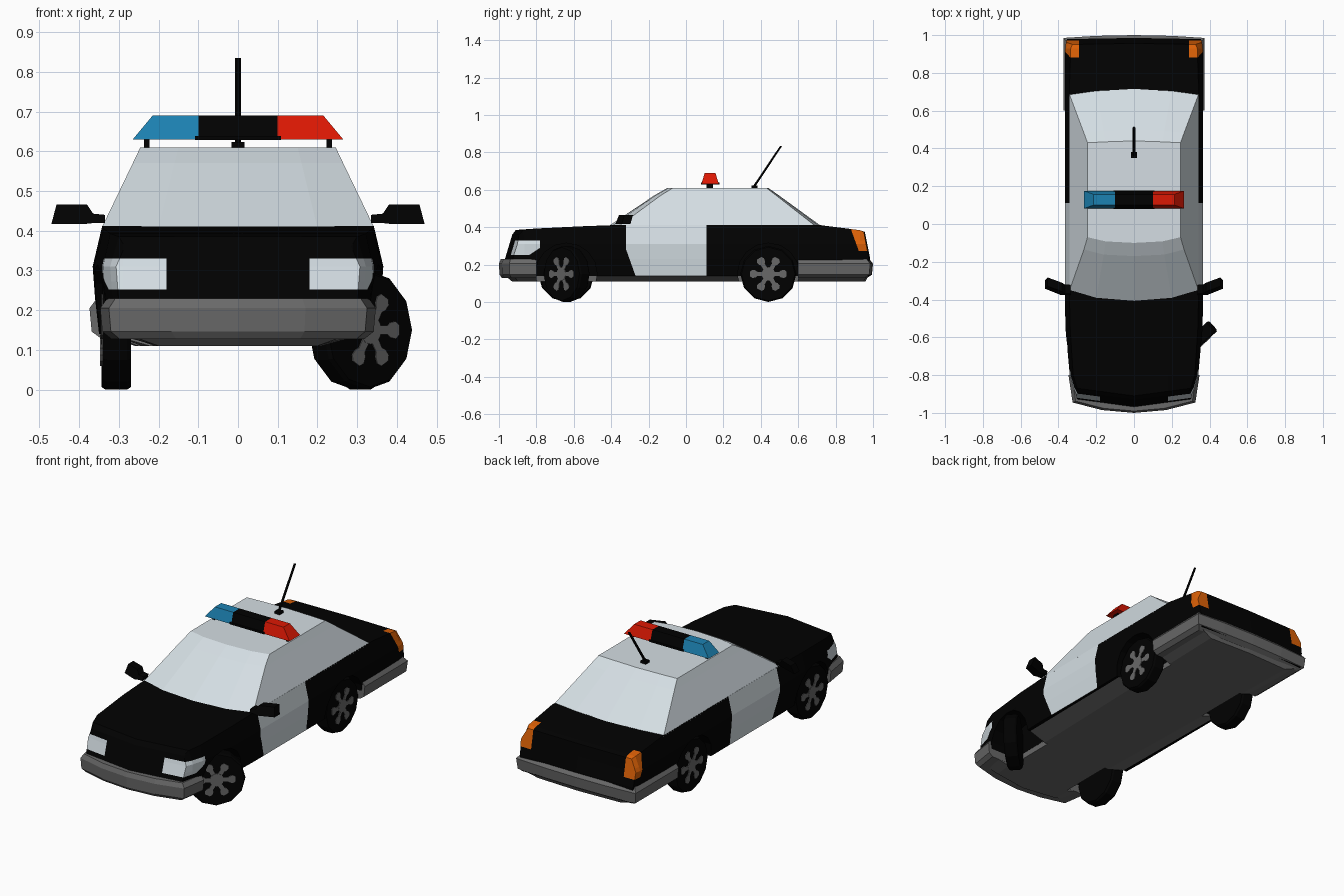
import bpy, bmesh, math
from mathutils import Matrix, Vector

if "Cube" in bpy.data.objects:
    bpy.data.objects.remove(bpy.data.objects["Cube"])


def material(name, rgb):
    m = bpy.data.materials.new(name)
    m.diffuse_color = (*rgb, 1)
    m.use_nodes = True
    m.node_tree.nodes["Principled BSDF"].inputs["Base Color"].default_value = m.diffuse_color
    return m


BLACK = material("black", (0.0003, 0.0003, 0.0003))
WHITE = material("pale_white", (0.66, 0.73, 0.77))
GREY = material("bumper_grey", (0.14, 0.14, 0.14))
BLUE = material("blue", (0.012, 0.225, 0.45))
RED = material("red", (0.72, 0.009, 0.001))
ORANGE = material("orange", (0.72, 0.12, 0.002))


def finish(name, bm, mat, matrix=None):
    bmesh.ops.recalc_face_normals(bm, faces=bm.faces[:])
    if matrix:
        bm.transform(matrix)
    me = bpy.data.meshes.new(name)
    bm.to_mesh(me)
    bm.free()
    if mat:
        me.materials.append(mat)
    ob = bpy.data.objects.new(name, me)
    bpy.context.collection.objects.link(ob)
    return ob


def add_loft(bm, rings):
    """Skin a stack of equal-length closed rings and cap both ends."""
    vs = [[bm.verts.new(p) for p in r] for r in rings]
    n = len(rings[0])
    for a, b in zip(vs, vs[1:]):
        for i in range(n):
            j = (i + 1) % n
            bm.faces.new((a[i], a[j], b[j], b[i]))
    bm.faces.new(vs[0])
    bm.faces.new(vs[-1])


def loft(name, rings, mat, matrix=None):
    bm = bmesh.new()
    add_loft(bm, rings)
    return finish(name, bm, mat, matrix)


def plan(half, z):
    """Plan outline at height z from right-hand points, mirrored to the left."""
    right = [(x, y, z) for x, y in half]
    left = [(-x, y, z) for x, y in reversed(half) if x > 0]
    return right + left


def box(name, x0, x1, y0, y1, z0, z1, mat):
    return loft(name, [[(x0, y0, z), (x1, y0, z), (x1, y1, z), (x0, y1, z)] for z in (z0, z1)], mat)


def circle_x(x, r, n=12):
    return [(x, r * math.cos(2 * math.pi * i / n), r * math.sin(2 * math.pi * i / n)) for i in range(n)]


# Body: half cross-sections along the length (y, low x, mid x, top x, top z)
stations = [(-0.968, 0.28, 0.307, 0.285, 0.36), (-0.91, 0.30, 0.322, 0.30, 0.385),
            (-0.80, 0.32, 0.340, 0.322, 0.393), (-0.55, 0.345, 0.363, 0.338, 0.405),
            (-0.36, 0.35, 0.366, 0.342, 0.412), (0.10, 0.35, 0.366, 0.342, 0.412),
            (0.71, 0.35, 0.366, 0.342, 0.412), (0.93, 0.35, 0.364, 0.335, 0.384),
            (0.985, 0.345, 0.36, 0.325, 0.375)]
last = len(stations) - 1


def shaped(k, x, z):
    """Bow the ends in plan and lean the nose and tail inwards."""
    y = stations[k][0]
    if k < 2:
        y += 0.45 * x * x
    if k == last:
        y -= 0.05 * x * x
    lean = max(0, z - 0.23)
    y += 0.3 * lean if k == 0 else -0.2 * lean if k == last else 0
    return (x, y, z)


bm = bmesh.new()
grid = []
for k, (y, xl, xm, xt, zt) in enumerate(stations):
    sec = [(0, 0.14), (xl, 0.14), (xm - 0.006, 0.23), (xm, 0.31), (xt, zt), (0, zt)]
    grid.append([bm.verts.new(shaped(k, x, z)) for x, z in sec])
for a, b in zip(grid, grid[1:]):
    for i in range(5):
        bm.faces.new((a[i], a[i + 1], b[i + 1], b[i]))
for k in (0, last):
    g = grid[k]
    c = [g[0], bm.verts.new(shaped(k, 0, 0.23)), bm.verts.new(shaped(k, 0, 0.31)), g[5]]
    for i in range(3):
        bm.faces.new((c[i], c[i + 1], g[i + 2], g[i + 1]))
bmesh.ops.mirror(bm, geom=bm.verts[:] + bm.edges[:] + bm.faces[:], matrix=Matrix.Identity(4),
                 merge_dist=0.0005, axis='X')

# Cut lines around the lamps and doors
door_p, door_n = Vector((0, -0.32, 0.28)), Vector((0, 0.14, 0.05))
tail_p, tail_n = Vector((0, 0.885, 0.38)), Vector((0, 0.11, 0.04))
head_p, head_n = Vector((0, -0.84, 0.25)), Vector((0, -0.04, 0.06))
cuts = [((0, 0, z), (0, 0, 1)) for z in (0.252, 0.272, 0.33)]
cuts += [((x, 0, 0), (1, 0, 0)) for x in (-0.29, -0.18, 0.18, 0.29)]
cuts += [((0, y, 0), (0, 1, 0)) for y in (-0.78, -0.32, 0.11)]
cuts += [(door_p, door_n), (tail_p, tail_n), (head_p, head_n)]
for co, no in cuts:
    bmesh.ops.bisect_plane(bm, geom=bm.verts[:] + bm.edges[:] + bm.faces[:], dist=1e-5,
                           plane_co=co, plane_no=no)
body = finish("body", bm, None)

# Lower chassis, narrowing to a flat floor
chassis = loft("chassis", [
    plan([(0, -0.93), (0.20, -0.90), (0.215, -0.75), (0.26, 0.95), (0, 0.96)], 0.11),
    plan([(0, -0.97), (0.29, -0.92), (0.335, -0.75), (0.352, 0.97), (0, 0.975)], 0.143)], None)

# Wheel arches
cutters = []
for wy, inner in ((-0.64, 0.2), (0.44, 0.24)):
    for s in (-1, 1):
        cutters.append(loft("arch_cutter", [circle_x(s * inner, 0.165, 16), circle_x(s * 0.5, 0.165, 16)],
                            None, Matrix.Translation((0, wy, 0.15))))
for ob in (body, chassis):
    bpy.context.view_layer.objects.active = ob
    for c in cutters:
        mod = ob.modifiers.new("arch", 'BOOLEAN')
        mod.operation, mod.solver, mod.object = 'DIFFERENCE', 'EXACT', c
        bpy.ops.object.modifier_apply(modifier=mod.name)
for c in cutters:
    bpy.data.objects.remove(c)

# Paint: doors, headlamps and tail lamps by position
for ob, mats in ((body, (BLACK, WHITE, ORANGE)), (chassis, (GREY,))):
    ob.data.materials.clear()
    for m in mats:
        ob.data.materials.append(m)
    for f in ob.data.polygons:
        f.material_index = 0
for f in body.data.polygons:
    c = f.center
    ax = abs(c.x)
    door = -0.32 < c.y < 0.11 and (c - door_p).dot(door_n) > 0 and ax > 0.3 and c.z > 0.141
    headlamp = 0.252 < c.z < 0.33 and c.y < -0.78 and ax > 0.18 and (c - head_p).dot(head_n) > 0
    tail = c.z > 0.272 and ax > 0.29 and (c - tail_p).dot(tail_n) > 0
    f.material_index = 2 if tail else 1 if door or headlamp else 0

# Cabin with windows and roof
loft("cabin", [
    plan([(0, -0.41), (0.20, -0.395), (0.343, -0.355), (0.343, 0.69), (0.2, 0.71), (0, 0.72)], 0.408),
    plan([(0, -0.17), (0.16, -0.162), (0.265, -0.135), (0.265, 0.482), (0.16, 0.492), (0, 0.497)], 0.57),
    plan([(0, -0.10), (0.15, -0.092), (0.246, -0.07), (0.246, 0.43), (0.15, 0.435), (0, 0.44)], 0.61)], WHITE)

# Bumpers: stacked outlines with bevelled top and bottom
front = [(0, -1.0), (0.17, -0.985), (0.325, -0.945), (0.347, -0.80), (0, -0.80)]
rear = [(0, 0.60), (0.374, 0.60), (0.374, 0.985), (0.2, 0.996), (0, 1.0)]
for name, pts, mid in (("front_bumper", front, -0.80), ("rear_bumper", rear, 0.60)):
    def inset(f):
        return [(x * f, mid + (y - mid) * f) for x, y in pts]
    loft(name, [plan(inset(f), z) for f, z in
                ((0.92, 0.128), (0.985, 0.146), (1, 0.205), (0.95, 0.23))], GREY)

# Wheels with star rims; one front wheel is steered outwards
wheels = [("front_left", -0.305, -0.64, 180), ("front_right", 0.308, -0.638, -48),
          ("rear_left", -0.308, 0.44, 180), ("rear_right", 0.308, 0.44, 0)]
spoke = [(0.015, 0.012), (0.058, 0.011), (0.068, 0.019), (0.085, 0.022), (0.097, 0.013)]
spoke += [(r, -w) for r, w in reversed(spoke)]
for name, x, y, deg in wheels:
    mw = Matrix.Translation((x, y, 0.15)) @ Matrix.Rotation(math.radians(deg), 4, 'Z')
    loft(name + "_tyre", [circle_x(px, r) for px, r in
                          ((-0.036, 0.143), (-0.026, 0.15), (0.026, 0.15), (0.036, 0.143))], BLACK, mw)
    bm = bmesh.new()
    add_loft(bm, [circle_x(px, 0.036) for px in (0.035, 0.040)])
    for i in range(6):
        a = math.radians(60 * i)
        ca, sa = math.cos(a), math.sin(a)
        add_loft(bm, [[(px, r * ca - w * sa, r * sa + w * ca) for r, w in spoke] for px in (0.035, 0.039)])
    finish(name + "_rim", bm, GREY, mw)

# Door mirrors
outline = [(0.335, 0.42), (0.36, 0.42), (0.385, 0.417), (0.47, 0.417), (0.457, 0.466),
           (0.38, 0.466), (0.365, 0.443), (0.335, 0.44)]
for s, side in ((-1, "left"), (1, "right")):
    loft(side + "_mirror", [[(s * x, -0.345 + t + max(0, x - 0.385) * 0.4 + (z - 0.44) * 0.4, z)
                             for x, z in outline] for t in (-0.023, 0.023)], BLACK)
    box(side + "_light_bar_foot", s * 0.23 - 0.007, s * 0.23 + 0.007, 0.11, 0.145, 0.605, 0.632, BLACK)

# Roof light bar in three sections
for name, b0, b1, t0, t1, mat in (("blue_lamp", -0.265, -0.1, -0.215, -0.1, BLUE),
                                  ("light_bar_centre", -0.1, 0.1, -0.1, 0.1, BLACK),
                                  ("red_lamp", 0.1, 0.265, 0.1, 0.215, RED)):
    loft(name, [[(x0, y0, z), (x1, y0, z), (x1, y1, z), (x0, y1, z)] for x0, x1, y0, y1, z in
                ((b0, b1, 0.082, 0.176, 0.63), (t0, t1, 0.1, 0.157, 0.69))], mat)
box("light_bar_base", -0.108, 0.108, 0.08, 0.178, 0.628, 0.639, BLACK)

# Aerial
box("aerial_base", -0.016, 0.016, 0.35, 0.382, 0.608, 0.624, BLACK)
loft("aerial", [[(r * math.cos(i * math.pi / 3), y + r * math.sin(i * math.pi / 3), z) for i in range(6)]
                for y, z, r in ((0.362, 0.615, 0.008), (0.509, 0.835, 0.007))], BLACK)
